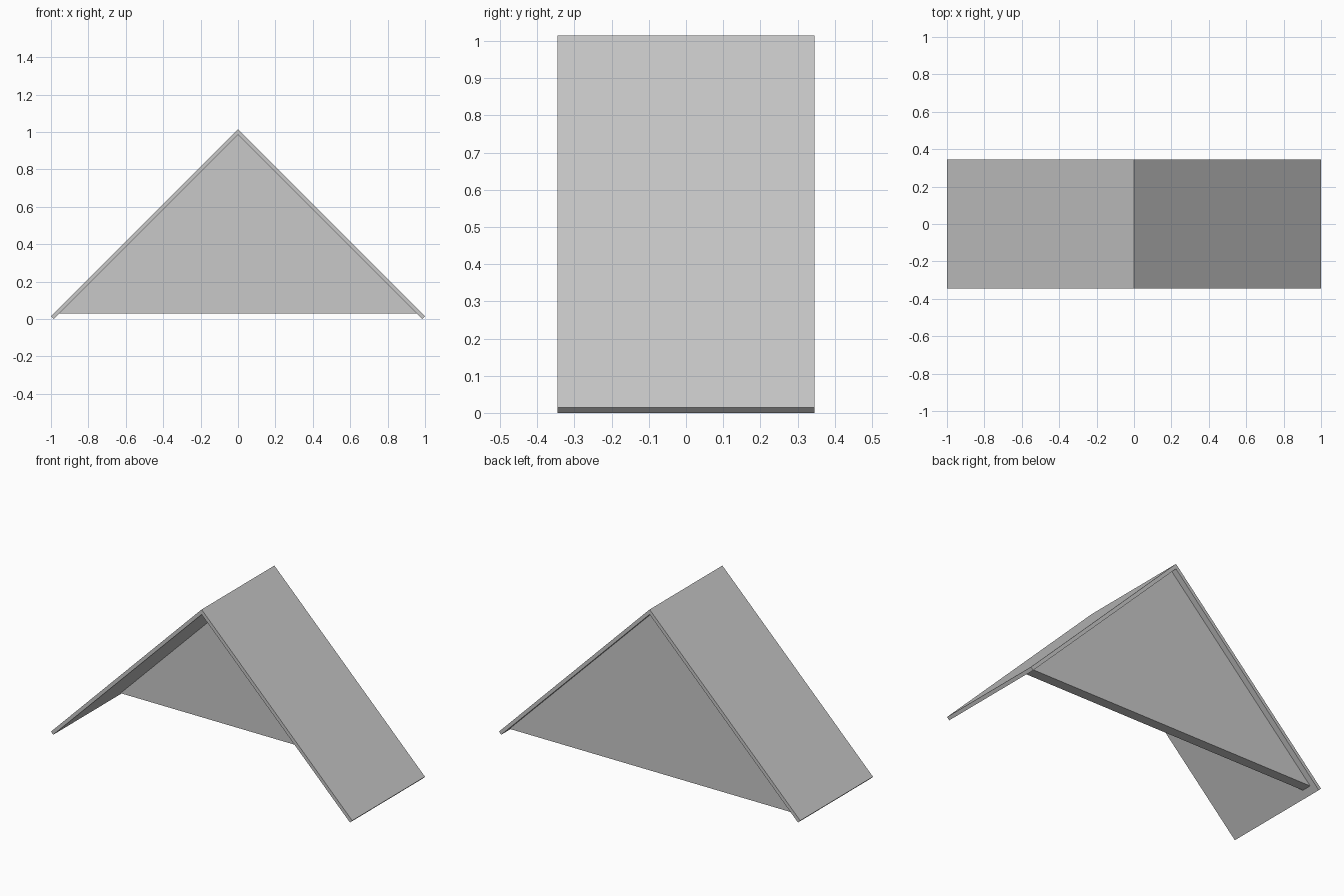
import bpy
import bmesh

cube = bpy.data.objects.get("Cube")
if cube:
    bpy.data.objects.remove(cube, do_unlink=True)

grey = bpy.data.materials.new("plain grey")
grey.use_nodes = True
colour = (0.58, 0.58, 0.58, 1)
grey.diffuse_color = colour
grey.node_tree.nodes["Principled BSDF"].inputs["Base Color"].default_value = colour


def extrude_profile(name, profile, y_front, y_back):
    """Solid made by extruding an (x, z) outline along y."""
    bm = bmesh.new()
    face = bm.faces.new([bm.verts.new((x, y_front, z)) for x, z in profile])
    moved = bmesh.ops.extrude_face_region(bm, geom=[face])["geom"]
    verts = [v for v in moved if isinstance(v, bmesh.types.BMVert)]
    bmesh.ops.translate(bm, verts=verts, vec=(0, y_back - y_front, 0))
    bmesh.ops.recalc_face_normals(bm, faces=bm.faces)
    mesh = bpy.data.meshes.new(name)
    bm.to_mesh(mesh)
    bm.free()
    mesh.materials.append(grey)
    obj = bpy.data.objects.new(name, mesh)
    bpy.context.collection.objects.link(obj)
    return obj


HALF_DEPTH = 0.345
OUTER, INNER = 1.015, 0.985   # ridge heights outside and inside
EDGE = 0.015                  # height of the outer eave corner

# Two sloping roof slabs, mitred at the ridge with square-cut eaves
for name, side in (("left_roof_slab", 1), ("right_roof_slab", -1)):
    slab = [(0, OUTER), (side, EDGE), (side * INNER, 0), (0, INNER)]
    extrude_profile(name, slab, -HALF_DEPTH, HALF_DEPTH)

# Triangular gable wall, set in slightly from the back
WALL_BASE = 0.03
half_width = INNER - WALL_BASE
gable = [(-half_width, WALL_BASE), (half_width, WALL_BASE), (0, INNER)]
extrude_profile("gable_wall", gable, 0.25, 0.31)
